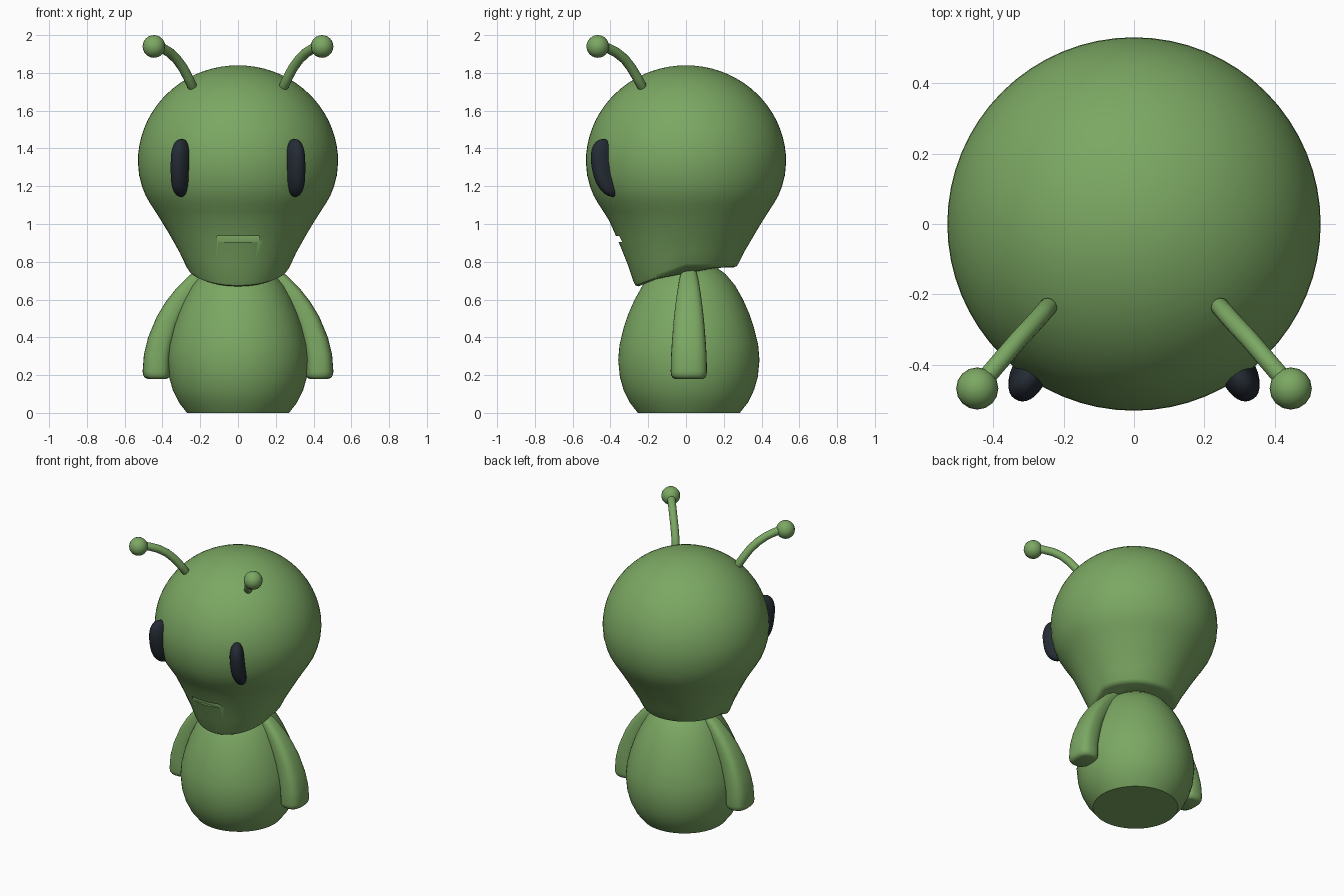
import bpy, bmesh, math
from mathutils import Vector

if "Cube" in bpy.data.objects:
    bpy.data.objects.remove(bpy.data.objects["Cube"])


def material(name, color):
    m = bpy.data.materials.new(name)
    m.diffuse_color = (*color, 1)
    m.use_nodes = True
    m.node_tree.nodes["Principled BSDF"].inputs["Base Color"].default_value = m.diffuse_color
    return m


GREEN = material("green_skin", (0.2, 0.39, 0.125))
DARK = material("dark_eye", (0.018, 0.025, 0.035))


def activate(obj):
    bpy.ops.object.select_all(action='DESELECT')
    obj.select_set(True)
    bpy.context.view_layer.objects.active = obj


def smooth(obj, angle=40):
    activate(obj)
    bpy.ops.object.shade_smooth_by_angle(angle=math.radians(angle))


def loft(name, rings, mat):
    """Skin a closed surface through rings with equal point counts."""
    bm = bmesh.new()
    rows = [[bm.verts.new(p) for p in ring] for ring in rings]
    n = len(rows[0])
    for a, b in zip(rows, rows[1:]):
        for i in range(n):
            j = (i + 1) % n
            bm.faces.new((a[i], a[j], b[j], b[i]))
    bm.faces.new(rows[0])
    bm.faces.new(rows[-1])
    bmesh.ops.recalc_face_normals(bm, faces=bm.faces)
    me = bpy.data.meshes.new(name)
    bm.to_mesh(me)
    bm.free()
    me.materials.append(mat)
    obj = bpy.data.objects.new(name, me)
    bpy.context.collection.objects.link(obj)
    return obj


def ring(center, u, v, n=24, power=2.0):
    """Superellipse around center with half-axis vectors u and v."""
    pts = []
    for i in range(n):
        a = 2 * math.pi * i / n
        c, s = math.cos(a), math.sin(a)
        cu = math.copysign(abs(c) ** (2 / power), c)
        sv = math.copysign(abs(s) ** (2 / power), s)
        pts.append(center + u * cu + v * sv)
    return pts


def disc(r, z, y=0.0, n=64):
    return ring(Vector((0, y, z)), Vector((r, 0, 0)), Vector((0, r, 0)), n)


# Head: round skull tapering to a jaw, with the chin pulled down in front
jaw = [(0.25, 0.77), (0.267, 0.776), (0.278, 0.79), (0.31, 0.855), (0.36, 0.94), (0.408, 1.02),
       (0.438, 1.067), (0.466, 1.11), (0.489, 1.15), (0.507, 1.195), (0.524, 1.26)]
skull = [(0.53 * math.cos(a), 1.33 + 0.51 * math.sin(a))
         for a in (math.radians(90 * i / 18) for i in range(18))]
head_rings = [disc(r, z) for r, z in jaw + skull + [(0.008, 1.84)]]
for pts in head_rings:
    for p in pts:
        if p.z < 1.0:
            drop = 0.40 * max(0, -p.y) * min(1, 0.26 / math.hypot(p.x, p.y))
            p.z -= drop * (1.0 - p.z) / 0.23
# the flat underside gets a crease line where the chin slope begins
head = loft("head", head_rings, GREEN)

# Mouth: slot cut into the front of the jaw
bpy.ops.mesh.primitive_cube_add(size=1, location=(0, -0.44, 0.92))
cutter = bpy.context.object
cutter.name = "mouth_cutter"
cutter.scale = (0.22, 0.2, 0.032)
cutter.hide_render = True
cutter.data.materials.append(GREEN)
activate(head)
mod = head.modifiers.new("mouth", 'BOOLEAN')
mod.operation = 'DIFFERENCE'
mod.solver = 'EXACT'
mod.object = cutter
bpy.ops.object.modifier_apply(modifier=mod.name)
bpy.data.objects.remove(cutter)
smooth(head)

# Body: egg with a flat base
body_profile = [(0.27, 0.0), (0.313, 0.055), (0.345, 0.12), (0.365, 0.19), (0.374, 0.28),
                (0.367, 0.36), (0.345, 0.45), (0.32, 0.525), (0.287, 0.6), (0.245, 0.675),
                (0.195, 0.735), (0.14, 0.775), (0.07, 0.795), (0.01, 0.80)]
smooth(loft("body", [disc(r, z, 0.015) for r, z in body_profile], GREEN))

# Arm sections: outer x, z, inner x, z, half width
arm_sections = [(0.19, 0.77, 0.14, 0.70, 0.04), (0.255, 0.73, 0.19, 0.655, 0.052),
                (0.33, 0.655, 0.25, 0.59, 0.064), (0.385, 0.585, 0.285, 0.525, 0.073),
                (0.43, 0.51, 0.315, 0.46, 0.081), (0.476, 0.40, 0.34, 0.37, 0.089),
                (0.498, 0.31, 0.355, 0.30, 0.094), (0.505, 0.22, 0.358, 0.215, 0.096),
                (0.502, 0.20, 0.36, 0.197, 0.093), (0.493, 0.186, 0.368, 0.185, 0.085),
                (0.478, 0.18, 0.38, 0.18, 0.073)]

for side, s in (("right", -1), ("left", 1)):
    # Arm
    rings = []
    for ox, oz, ix, iz, w in arm_sections:
        o, i = Vector((s * ox, 0.015, oz)), Vector((s * ix, 0.015, iz))
        rings.append(ring((o + i) / 2, (o - i) / 2, Vector((0, w, 0)), 28, 2.8))
    smooth(loft(side + "_arm", rings, GREEN), 50)

    # Eye: tall rounded pad leaning with the face
    rings = []
    for k in range(21):
        t = math.sin(math.radians(-88 + 176 * k / 20))
        w = (1 - abs(t) ** 3.2) ** (1 / 2.2)
        z = 1.297 + 0.153 * t
        c = Vector((s * 0.3, -0.434 - 0.13 * (z - 1.297) + 0.9 * (z - 1.32) ** 2, z))
        rings.append(ring(c, Vector((s * 0.83, 0.55, 0)) * 0.047 * w,
                          Vector((s * 0.55, -0.83, 0)) * 0.07 * w, 28, 2.2))
    smooth(loft(side + "_eye", rings, DARK), 60)

    # Antenna stalk
    path = [Vector((s * x, y, z)) for x, y, z in
            [(0.236, -0.226, 1.712), (0.243, -0.234, 1.73), (0.265, -0.26, 1.778),
             (0.292, -0.29, 1.828), (0.325, -0.325, 1.873), (0.362, -0.368, 1.908),
             (0.402, -0.415, 1.932), (0.445, -0.465, 1.94)]]
    rings = []
    for k, p in enumerate(path):
        d = (path[min(k + 1, len(path) - 1)] - path[max(k - 1, 0)]).normalized()
        u = d.cross(Vector((s * 0.7, 0.7, 0))).normalized()
        r = 0.016 if k == 0 else 0.026
        rings.append(ring(p, u * r, d.cross(u) * r, 16))
    smooth(loft(side + "_antenna", rings, GREEN), 60)

    # Antenna tip ball
    bpy.ops.mesh.primitive_uv_sphere_add(segments=16, ring_count=12, radius=0.06,
                                         location=(s * 0.445, -0.467, 1.94))
    ball = bpy.context.object
    ball.name = side + "_antenna_tip"
    ball.data.materials.append(GREEN)
    smooth(ball)
